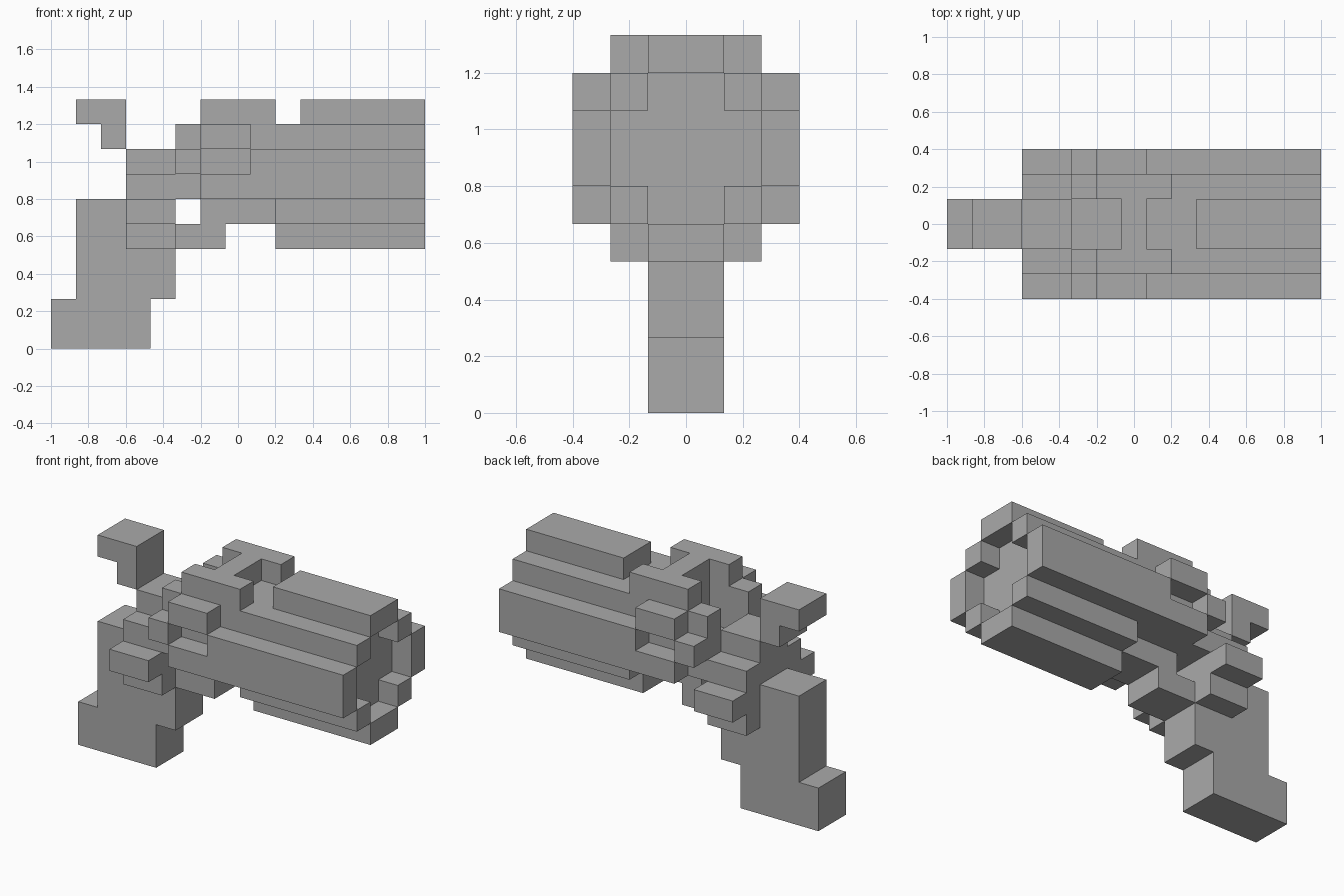
import bpy
import bmesh

cube = bpy.data.objects.get("Cube")
if cube:
    bpy.data.objects.remove(cube, do_unlink=True)

U = 2 / 15  # one block

gray = bpy.data.materials.new("plain_gray")
gray.use_nodes = True
color = (0.4, 0.4, 0.4, 1)
gray.diffuse_color = color
gray.node_tree.nodes["Principled BSDF"].inputs["Base Color"].default_value = color


def block(name, x, y, z, mirrored=False):
    """Box from block ranges; x counts from the rear end, y from the centre line."""
    bm = bmesh.new()
    bmesh.ops.create_cube(bm, size=1)
    for v in bm.verts:
        v.co = [((a + b) / 2 + c * (b - a) - shift) * U
                for (a, b), c, shift in zip((x, y, z), v.co, (7.5, 0, 0))]
    mesh = bpy.data.meshes.new(name)
    bm.to_mesh(mesh)
    bm.free()
    mesh.materials.append(gray)
    obj = bpy.data.objects.new(name, mesh)
    bpy.context.collection.objects.link(obj)
    if mirrored:
        mod = obj.modifiers.new("mirror", 'MIRROR')
        mod.use_axis = (False, True, False)
        mod.use_mirror_merge = False
    return obj


MID, INNER, OUTER = (-1, 1), (1, 2), (2, 3)

# Grip
block("grip_foot", (0, 4), MID, (0, 2))
block("grip", (1, 5), MID, (2, 6))

# Hammer
block("hammer_spur", (1, 3), MID, (9, 10))
block("hammer_stem", (2, 3), MID, (8, 9))

# Stepped rear frame
block("rear_frame", (3, 5), MID, (6, 8))
block("rear_shoulder", (3, 5), INNER, (6, 7), True)
block("rear_wing", (3, 5), (1, 3), (5, 6), True)
block("rear_skirt", (3, 5), INNER, (4, 5), True)

# Trigger and its mount
block("trigger", (5, 7), MID, (4, 5))
block("trigger_mount", (6, 9), MID, (5, 6))

# Receiver with a channel down the middle
block("receiver_floor", (5, 6), (-2, 2), (6, 7))
block("receiver_cheek", (5, 6), INNER, (7, 9), True)
block("side_knob", (5, 6), OUTER, (7, 8), True)
block("receiver_base", (6, 8), (-3, 3), (6, 7))
block("channel_wall", (6, 7), INNER, (7, 9), True)
block("receiver_core", (7, 8), (-2, 2), (7, 9))
block("side_lug", (6, 8), OUTER, (8, 9), True)

# H-shaped rear sight
block("sight_arm", (6, 9), INNER, (9, 10), True)
block("sight_bar", (7, 8), MID, (9, 10))

# Barrel, with the core stopping short of the muzzle
block("barrel_core", (8, 14), (-2, 2), (6, 9))
block("barrel_core_low", (9, 14), MID, (5, 6))
block("barrel_side", (8, 15), OUTER, (6, 8), True)
block("barrel_top_rib", (10, 15), MID, (9, 10))
block("barrel_bottom_rib", (9, 15), MID, (4, 5))
block("barrel_lower_rail", (9, 15), INNER, (5, 6), True)
block("muzzle_upper_rail", (14, 15), INNER, (8, 9), True)
